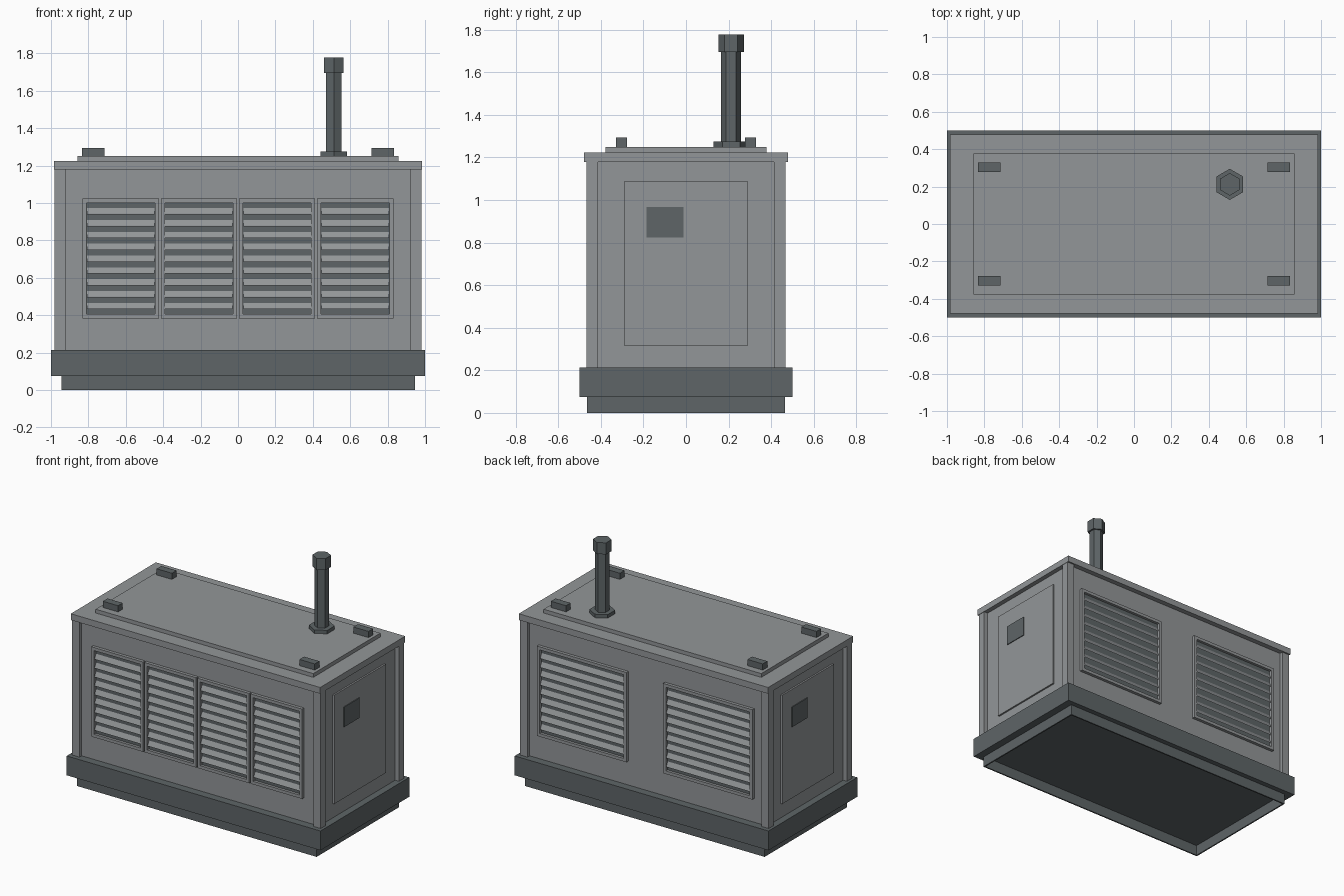
import bpy, bmesh
from mathutils import Matrix, Vector

if "Cube" in bpy.data.objects:
    bpy.data.objects.remove(bpy.data.objects["Cube"])


def material(name, rgb):
    m = bpy.data.materials.new(name)
    m.use_nodes = True
    m.diffuse_color = (*rgb, 1)
    m.node_tree.nodes["Principled BSDF"].inputs["Base Color"].default_value = (*rgb, 1)
    return m


grey = material("housing grey", (0.29, 0.305, 0.314))
dark = material("dark slate", (0.112, 0.13, 0.136))


def finish(name, bm, mat):
    bmesh.ops.recalc_face_normals(bm, faces=bm.faces)
    mesh = bpy.data.meshes.new(name)
    bm.to_mesh(mesh)
    bm.free()
    mesh.materials.append(mat)
    ob = bpy.data.objects.new(name, mesh)
    bpy.context.collection.objects.link(ob)
    return ob


def add_box(bm, lo, hi, turn=Matrix()):
    lo, hi = Vector(lo), Vector(hi)
    m = turn @ Matrix.Translation((lo + hi) / 2) @ Matrix.Diagonal((*(hi - lo), 1))
    bmesh.ops.create_cube(bm, size=1, matrix=m)


def box(name, lo, hi, mat, turn=Matrix()):
    bm = bmesh.new()
    add_box(bm, lo, hi, turn)
    return finish(name, bm, mat)


def slab(name, hx, hy, z0, z1, mat):
    return box(name, (-hx, -hy, z0), (hx, hy, z1), mat)


half_turn = Matrix.Rotation(3.14159265, 4, "Z")
BODY_X, BODY_Y = 0.95, 0.443
Z_LOW, Z_HIGH = 0.383, 1.023

# Skid: hollow foot rails under a solid base
bm = bmesh.new()
for s in (-1, 1):
    x, y, t = 0.945 * s, 0.464 * s, 0.01 * s
    add_box(bm, (min(x, x - t), -0.464, 0), (max(x, x - t), 0.464, 0.075))
    add_box(bm, (-0.935, min(y, y - t), 0), (0.935, max(y, y - t), 0.075))
finish("foot_rails", bm, dark)
slab("base", 1.0, 0.5, 0.075, 0.213, dark)

# Housing and corner posts
slab("housing", BODY_X, BODY_Y, 0.213, 1.178, grey)
for sx, side in ((-1, "right"), (1, "left")):
    for sy, end in ((-1, "front"), (1, "back")):
        xs = sorted((0.922 * sx, 0.98 * sx))
        ys = sorted((0.413 * sy, 0.468 * sy))
        box(f"{end}_{side}_post", (xs[0], ys[0], 0.213), (xs[1], ys[1], 1.178), grey)

# Roof with raised centre
slab("roof", 0.983, 0.479, 1.178, 1.223, grey)
slab("roof_panel", 0.858, 0.378, 1.223, 1.25, grey)

# Lifting lugs
for sx in (-1, 1):
    for sy in (-1, 1):
        c = Vector((0.775 * sx, 0.303 * sy, 1.272))
        d = Vector((0.06, 0.026, 0.022))
        box("lifting_lug", c - d, c + d, dark)


def louver(name, cx, width, turn):
    """Framed vent: border, dark backing plate and tilted slats."""
    x0, x1, rim = cx - width / 2, cx + width / 2, 0.022
    out, back = -0.465, -BODY_Y
    bm = bmesh.new()
    add_box(bm, (x0, out, Z_LOW), (x0 + rim, back, Z_HIGH), turn)
    add_box(bm, (x1 - rim, out, Z_LOW), (x1, back, Z_HIGH), turn)
    add_box(bm, (x0 + rim, out, Z_LOW), (x1 - rim, back, Z_LOW + rim), turn)
    add_box(bm, (x0 + rim, out, Z_HIGH - rim), (x1 - rim, back, Z_HIGH), turn)
    finish(name + "_frame", bm, grey)
    box(name + "_backing", (x0 + rim, back - 0.003, Z_LOW + rim),
        (x1 - rim, back, Z_HIGH - rim), dark, turn)
    # Slats are wedges sloping outward and down
    bm = bmesh.new()
    for i in range(9):
        z = 0.449 + 0.0633 * i
        profile = [(back - 0.003, z + 0.017), (out + 0.003, z - 0.013),
                   (out + 0.003, z - 0.017), (back - 0.003, z + 0.011)]
        ends = [[bm.verts.new(turn @ Vector((x, y, h))) for y, h in profile]
                for x in (x0 + rim + 0.002, x1 - rim - 0.002)]
        bm.faces.new(ends[0])
        bm.faces.new(ends[1])
        for k in range(4):
            n = (k + 1) % 4
            bm.faces.new((ends[0][k], ends[0][n], ends[1][n], ends[1][k]))
    finish(name + "_slats", bm, grey)


# Four vents on the front, two wide ones on the back
for i in range(4):
    louver(f"front_louver_{i + 1}", (i - 1.5) * 0.418, 0.408, Matrix())
for i in (-1, 1):
    louver("back_louver", 0.497 * i, 0.705, half_turn)

# Access door and control plate on each end
for side, turn in (("left", Matrix()), ("right", half_turn)):
    box(side + "_door", (BODY_X, -0.29, 0.315), (BODY_X + 0.012, 0.29, 1.09), grey, turn)
    box(side + "_control_plate", (BODY_X + 0.012, -0.186, 0.825),
        (BODY_X + 0.018, -0.012, 0.967), dark, turn)

# Hexagonal exhaust stack
for name, r, z0, z1 in (("exhaust_flange", 0.083, 1.25, 1.275),
                        ("exhaust_pipe", 0.047, 1.275, 1.695),
                        ("exhaust_cap", 0.06, 1.695, 1.777)):
    bm = bmesh.new()
    bmesh.ops.create_cone(bm, cap_ends=True, segments=6, radius1=r, radius2=r, depth=z1 - z0,
                          matrix=Matrix.Translation((0.512, 0.212, (z0 + z1) / 2)))
    finish(name, bm, dark)
